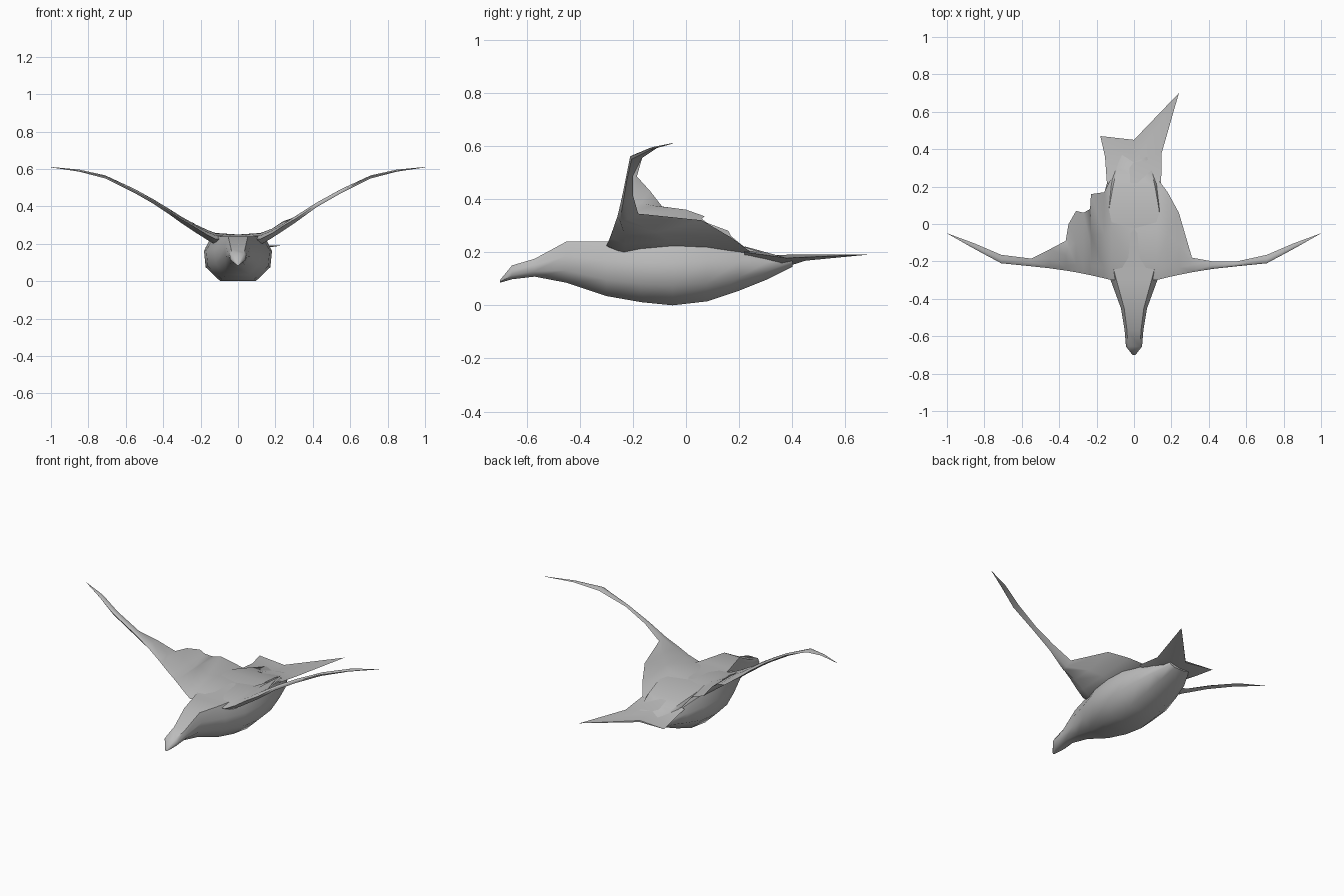
import bpy
import bmesh
import math

default_cube = bpy.data.objects.get("Cube")
if default_cube:
    bpy.data.objects.remove(default_cube, do_unlink=True)


def make_material(name, colour):
    material = bpy.data.materials.new(name)
    material.use_nodes = True
    material.diffuse_color = colour
    shader = material.node_tree.nodes["Principled BSDF"]
    shader.inputs["Base Color"].default_value = colour
    return material


grey = make_material("plain grey", (0.5, 0.5, 0.5, 1))


def loft(name, rings, angle):
    """Skin a series of equal closed rings and cap both ends."""
    mesh = bpy.data.meshes.new(name)
    bm = bmesh.new()
    rows = [[bm.verts.new(point) for point in ring] for ring in rings]
    count = len(rows[0])
    for near, far in zip(rows, rows[1:]):
        for i in range(count):
            j = (i + 1) % count
            bm.faces.new((near[i], near[j], far[j], far[i]))
    bm.faces.new(rows[0])
    bm.faces.new(rows[-1])
    bmesh.ops.remove_doubles(bm, verts=bm.verts, dist=0.0005)
    bmesh.ops.recalc_face_normals(bm, faces=bm.faces)
    bm.to_mesh(mesh)
    bm.free()
    mesh.materials.append(grey)
    part = bpy.data.objects.new(name, mesh)
    bpy.context.collection.objects.link(part)
    bpy.ops.object.select_all(action="DESELECT")
    part.select_set(True)
    bpy.context.view_layer.objects.active = part
    bpy.ops.object.shade_smooth_by_angle(angle=math.radians(angle))
    return part


def mix(a, b, t):
    return a + (b - a) * t


def sample(table, x):
    """Interpolate the rows of a table by their first column."""
    for low, high in zip(table, table[1:]):
        if x <= high[0]:
            t = (x - low[0]) / (high[0] - low[0])
            return [mix(a, b, t) for a, b in zip(low[1:], high[1:])]
    return table[-1][1:]


# Body with head and beak: y, half width, bottom, top
BODY = [
    (-0.70, 0.008, 0.085, 0.095),
    (-0.655, 0.043, 0.098, 0.15),
    (-0.57, 0.05, 0.108, 0.175),
    (-0.45, 0.07, 0.085, 0.24),
    (-0.30, 0.125, 0.035, 0.24),
    (-0.17, 0.17, 0.012, 0.245),
    (-0.05, 0.182, 0.0, 0.25),
    (0.08, 0.178, 0.015, 0.25),
    (0.2, 0.15, 0.055, 0.225),
    (0.3, 0.12, 0.095, 0.195),
    (0.4, 0.07, 0.145, 0.178),
]


def body_ring(y, width, bottom, top):
    # Half section as fractions of width and height, then its mirror
    half = [(0.52, 0), (0.95, 0.3), (1, 0.65), (0.75, 1)]
    outline = half + [(-x, z) for x, z in reversed(half)]
    return [(x * width, y, mix(bottom, top, z)) for x, z in outline]


loft("body", [body_ring(*row) for row in BODY], 50)

# Wing spar: x, leading edge y, leading edge z, upper skin z, thickness
SPAR = [
    (0, -0.30, 0.225, 0.25, 0.06),
    (0.12, -0.30, 0.225, 0.258, 0.05),
    (0.18, -0.285, 0.255, 0.28, 0.04),
    (0.24, -0.272, 0.295, 0.31, 0.035),
    (0.31, -0.258, 0.335, 0.35, 0.028),
    (0.42, -0.24, 0.41, 0.42, 0.02),
    (0.55, -0.226, 0.482, 0.492, 0.018),
    (0.71, -0.21, 0.56, 0.566, 0.014),
    (0.85, -0.135, 0.59, 0.597, 0.008),
    (1, -0.05, 0.61, 0.611, 0.002),
]

# Trailing edges: x, y, z
ROOT = [(0, 0.25, 0.19), (0.12, 0.25, 0.195)]
TIP = [(0.71, -0.165, 0.555), (0.85, -0.105, 0.595), (1, -0.049, 0.61)]
WHOLE = [
    (0.18, 0.17, 0.255), (0.24, 0.06, 0.32), (0.31, -0.18, 0.345),
    (0.42, -0.2, 0.415), (0.55, -0.2, 0.485),
]
RAGGED = [
    (0.16, 0.17, 0.26), (0.23, 0.16, 0.28), (0.235, 0.08, 0.31),
    (0.27, 0.06, 0.325), (0.31, 0.07, 0.335), (0.35, 0, 0.36),
    (0.365, -0.09, 0.372), (0.45, -0.135, 0.43), (0.55, -0.185, 0.485),
]


def wing(name, side, edge):
    rings = []
    for x, trail_y, trail_z in ROOT + edge + TIP:
        lead_y, lead_z, skin_z, thick = sample(SPAR, x)
        brow_z = mix(lead_z, skin_z, 0.6)
        section = [
            (0, lead_z), (0.12, brow_z), (0.5, skin_z), (1, trail_z),
            (0.5, skin_z - thick), (0.12, brow_z - thick),
        ]
        rings.append([(side * x, mix(lead_y, trail_y, f), z) for f, z in section])
    return loft(name, rings, 60)


wing("left_wing", 1, WHOLE)
wing("right_wing", -1, RAGGED)

# Forked tail with one long point: left edge, middle top, right edge, middle bottom
TAIL = [
    [(-0.145, 0.22, 0.2), (0, 0.22, 0.222), (0.145, 0.22, 0.2), (0, 0.22, 0.12)],
    [(-0.155, 0.36, 0.18), (0, 0.33, 0.19), (0.148, 0.38, 0.178), (0, 0.33, 0.13)],
    [(-0.18, 0.47, 0.18), (0, 0.45, 0.178), (0.24, 0.70, 0.192), (0, 0.45, 0.168)],
]
loft("tail", TAIL, 60)
